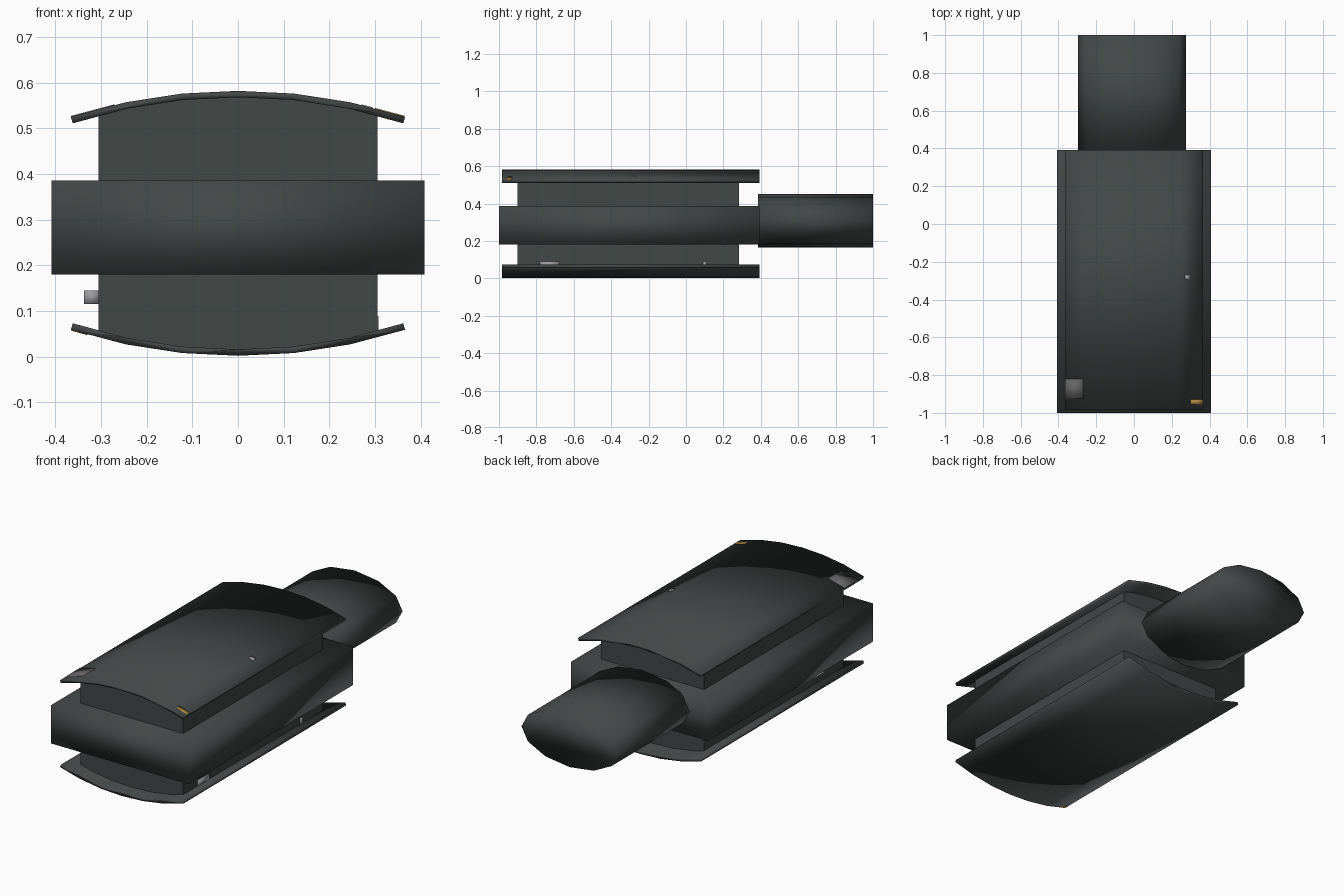
import bpy, math

if "Cube" in bpy.data.objects:
    bpy.data.objects.remove(bpy.data.objects["Cube"])

def material(name, r, g, b):
    m = bpy.data.materials.new(name)
    m.diffuse_color = (r, g, b, 1)
    m.use_nodes = True
    m.node_tree.nodes["Principled BSDF"].inputs["Base Color"].default_value = m.diffuse_color
    return m

DARK = material("dark slate", 0.055, 0.063, 0.062)
GREY = material("mid grey", 0.13, 0.13, 0.135)
LIGHT = material("light grey", 0.33, 0.33, 0.35)
AMBER = material("amber", 0.40, 0.24, 0.06)

def prism(name, profile, y0, y1, mat):
    """Extrude an (x, z) outline along y, smooth shaded throughout."""
    n = len(profile)
    verts = [(x, y, z) for y in (y0, y1) for x, z in profile]
    faces = [(i, (i + 1) % n, (i + 1) % n + n, i + n) for i in range(n)]
    faces += [tuple(range(n))[::-1], tuple(range(n, 2 * n))]
    me = bpy.data.meshes.new(name)
    me.from_pydata(verts, [], faces)
    me.materials.append(mat)
    area = sum(profile[i][0] * profile[(i + 1) % n][1] - profile[(i + 1) % n][0] * profile[i][1]
               for i in range(n))
    if area < 0:
        me.flip_normals()
    me.shade_smooth()
    ob = bpy.data.objects.new(name, me)
    bpy.context.collection.objects.link(ob)
    return ob

def box(name, x0, x1, y0, y1, z0, z1, mat):
    return prism(name, [(x0, z0), (x1, z0), (x1, z1), (x0, z1)], y0, y1, mat)

# Arched cover profile, shared by the body and both shells
half = [(0.0, 0.582), (0.123, 0.576), (0.246, 0.557), (0.366, 0.525)]
arc = [(-x, z) for x, z in half[:0:-1]] + half
def under(x, z, t=0.014):
    return (x * (1 - 0.012), z - t)

def arch_z(x):
    for (xa, za), (xb, zb) in zip(half, half[1:]):
        if abs(x) <= xb:
            return za + (zb - za) * (abs(x) - xa) / (xb - xa)
    return half[-1][1]

def flip(profile):
    return [(x, 0.584 - z) for x, z in profile]

# Shells, top and bottom
shell = arc + [under(x, z) for x, z in reversed(arc)]
prism("top_shell", shell, -0.985, 0.393, DARK)
prism("bottom_shell", flip(shell), -0.985, 0.393, DARK)

# Inner body filling the space between the shells
xs = [-0.305, -0.246, -0.123, 0, 0.123, 0.246, 0.305]
top = [(x, arch_z(x) - 0.008) for x in xs]
body = prism("inner_body", top + flip(top)[::-1], -0.9, 0.283, DARK)
body.data.shade_flat()

# Wide middle band
box("middle_band", -0.408, 0.408, -1.0, 0.393, 0.18, 0.386, DARK)

# Oval rear neck
oval = [(-0.01 + 0.286 * math.cos(math.tau * i / 12), 0.308 + 0.143 * math.sin(math.tau * i / 12))
        for i in range(12)]
prism("rear_neck", oval, 0.385, 1.0, DARK)

# Small side pin on the left
box("side_pin", -0.337, -0.303, -0.69, -0.47, 0.115, 0.145, LIGHT)

# Small plates low on the right side of the body
for i, (a, b) in enumerate([(-0.78, -0.68), (0.09, 0.11)]):
    box(f"side_plate_{i}", 0.302, 0.308, a, b, 0.05, 0.089, LIGHT)

def cover_plate(name, x0, x1, y0, y1, mat, lower=False):
    p = [(x0, arch_z(x0) + 0.002), (x1, arch_z(x1) + 0.002),
         (x1, arch_z(x1) - 0.004), (x0, arch_z(x0) - 0.004)]
    prism(name, flip(p) if lower else p, y0, y1, mat)

# Coloured tags on the shell corners
cover_plate("grey_tag", -0.366, -0.27, -0.925, -0.82, GREY)
cover_plate("amber_tag", 0.30, 0.364, -0.955, -0.93, AMBER)
cover_plate("lower_amber_tag", -0.364, -0.33, -0.98, -0.96, AMBER, True)
cover_plate("dot_tag", 0.27, 0.295, -0.295, -0.27, LIGHT)
